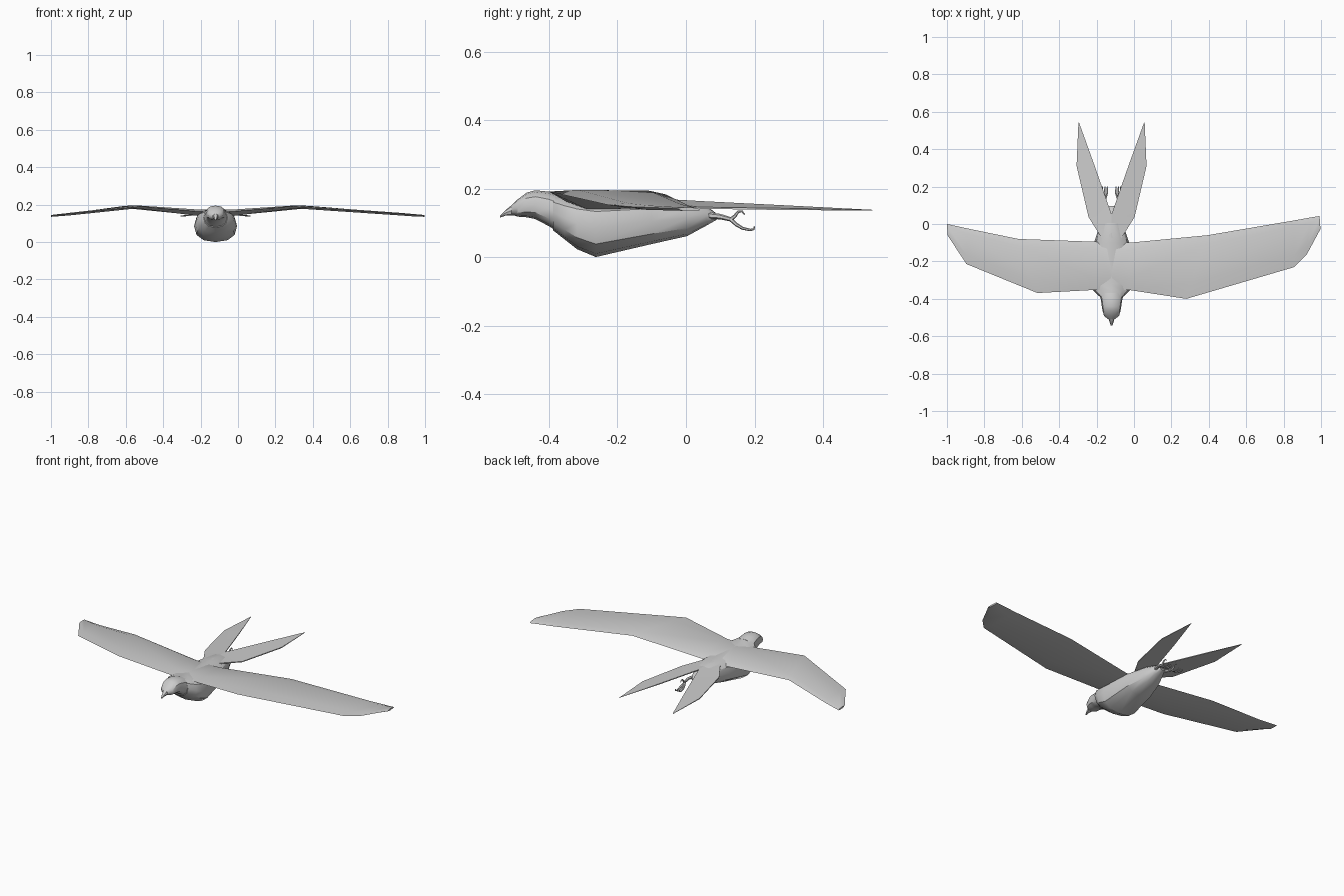
import bpy, bmesh, math
from mathutils import Vector

if "Cube" in bpy.data.objects:
    bpy.data.objects.remove(bpy.data.objects["Cube"])

CX = -0.12  # bird's own centre line


def make(name, rings, angle=35):
    """Skin a list of closed rings (same point count) and cap both ends."""
    bm = bmesh.new()
    vr = [[bm.verts.new(p) for p in r] for r in rings]
    n = len(vr[0])
    for a, b in zip(vr, vr[1:]):
        for i in range(n):
            bm.faces.new((a[i], a[(i + 1) % n], b[(i + 1) % n], b[i]))
    bm.faces.new(vr[0])
    bm.faces.new(vr[-1])
    bmesh.ops.recalc_face_normals(bm, faces=bm.faces)
    me = bpy.data.meshes.new(name)
    bm.to_mesh(me)
    bm.free()
    ob = bpy.data.objects.new(name, me)
    bpy.context.collection.objects.link(ob)
    bpy.ops.object.select_all(action='DESELECT')
    ob.select_set(True)
    bpy.context.view_layer.objects.active = ob
    bpy.ops.object.shade_smooth_by_angle(angle=math.radians(angle))
    return ob


def oval(y, z0, z1, w, n=12):
    """Slightly squared oval cross-section at y."""
    pts = []
    for i in range(n):
        a = 2 * math.pi * i / n
        c, s = math.cos(a), math.sin(a)
        sq = lambda v: math.copysign(abs(v) ** 0.85, v)
        pts.append((CX + w * sq(c), y, (z0 + z1) / 2 + (z1 - z0) / 2 * sq(s)))
    return pts


# beak, head: y, bottom, top, half width
make("beak", [oval(*s, n=8) for s in [
    (-0.543, .115, .120, .004), (-0.527, .121, .137, .010),
    (-0.508, .121, .152, .015), (-0.48, .122, .165, .022)]])
make("head", [oval(*s) for s in [
    (-0.510, .124, .150, .016), (-0.492, .118, .168, .040),
    (-0.465, .116, .188, .048), (-0.44, .111, .195, .052),
    (-0.40, .09, .191, .058), (-0.37, .07, .182, .068)]])

# body from breast to rump
make("body", [oval(*s) for s in [
    (-0.388, .078, .184, .064), (-0.355, .052, .178, .098),
    (-0.318, .023, .174, .110), (-0.263, .000, .171, .115),
    (-0.10, .038, .171, .094), (0.003, .061, .166, .060),
    (0.06, .092, .150, .036), (0.095, .112, .122, .016)]])


def wing(name, stations):
    """Each station: leading x, y, trailing x, y, top height, thickness."""
    rings = []
    for lx, ly, tx, ty, z, t in stations:
        ring = []
        for f, h in [(0, -.3), (.25, 0), (.86, -.15), (1, -.8), (.8, -.95), (.25, -1)]:
            ring.append((lx + (tx - lx) * f, ly + (ty - ly) * f, z + t * h))
        rings.append(ring)
    make(name, rings)


# wings, swept a little differently on each side
wing("wing_right", [
    (CX, -.353, CX, -.10, .172, .034), (-.024, -.353, -.024, -.10, .174, .034),
    (.28, -.40, .393, -.06, .196, .016), (.858, -.23, .85, .018, .157, .014),
    (.922, -.166, .94, .034, .151, .013), (.997, -.027, .992, .043, .145, .010)])
wing("wing_left", [
    (CX, -.353, CX, -.095, .172, .034), (-.22, -.353, -.2, -.095, .174, .034),
    (-.516, -.369, -.618, -.08, .196, .016), (-.896, -.214, -.89, -.024, .157, .014),
    (-.997, -.06, -1.0, 0, .145, .010)])

# forked tail blades: outer edge offset, inner edge offset, y pair, heights
for side, label in ((-1, "left"), (1, "right")):
    rings = []
    for ox, oy, oz, ix, iy, iz in [
            (.053, -.075, .160, .0, -.075, .170), (.123, .037, .146, .0, .052, .163),
            (.187, .310, .142, .09, .310, .150), (.177, .545, .137, .174, .543, .138)]:
        o, i = Vector((CX + side * ox, oy, oz)), Vector((CX + side * ix, iy, iz))
        up = Vector((0, 0, .005 if oy < .5 else .001))
        rings.append([o, i, i - up, o - up])
    make("tail_" + label, rings, 25)


def tube(name, pts, r0, r1):
    """Tapered six-sided limb along a path in the y-z direction."""
    rings = []
    for k, p in enumerate(pts):
        p = Vector(p)
        d = (Vector(pts[min(k + 1, len(pts) - 1)]) - Vector(pts[max(k - 1, 0)])).normalized()
        u = d.cross(Vector((1, 0, 0))).normalized()
        v = d.cross(u)
        r = r0 + (r1 - r0) * k / (len(pts) - 1)
        rings.append([p + r * (math.cos(a) * u + math.sin(a) * v)
                      for a in (math.tau * j / 6 for j in range(6))])
    make(name, rings, 50)


# legs with three curled front toes and one hind toe
for side, label in ((-1, "left"), (1, "right")):
    x = CX + side * .036
    tube("leg_" + label, [(CX + side * .02, .06, .122), (x, .10, .118), (x, .135, .109)], .010, .006)
    for j, dx in enumerate((-.013, 0, .013)):
        tube(f"toe_{label}_{j}", [
            (x, .13, .110), (x + dx * .6, .148, .094), (x + dx, .165, .084),
            (x + dx, .188, .079), (x + dx, .198, .081), (x + dx, .200, .090)], .006, .002)
    tube("hind_toe_" + label, [
        (x, .13, .109), (x, .143, .120), (x, .152, .132), (x, .163, .134), (x, .171, .124)], .006, .002)
